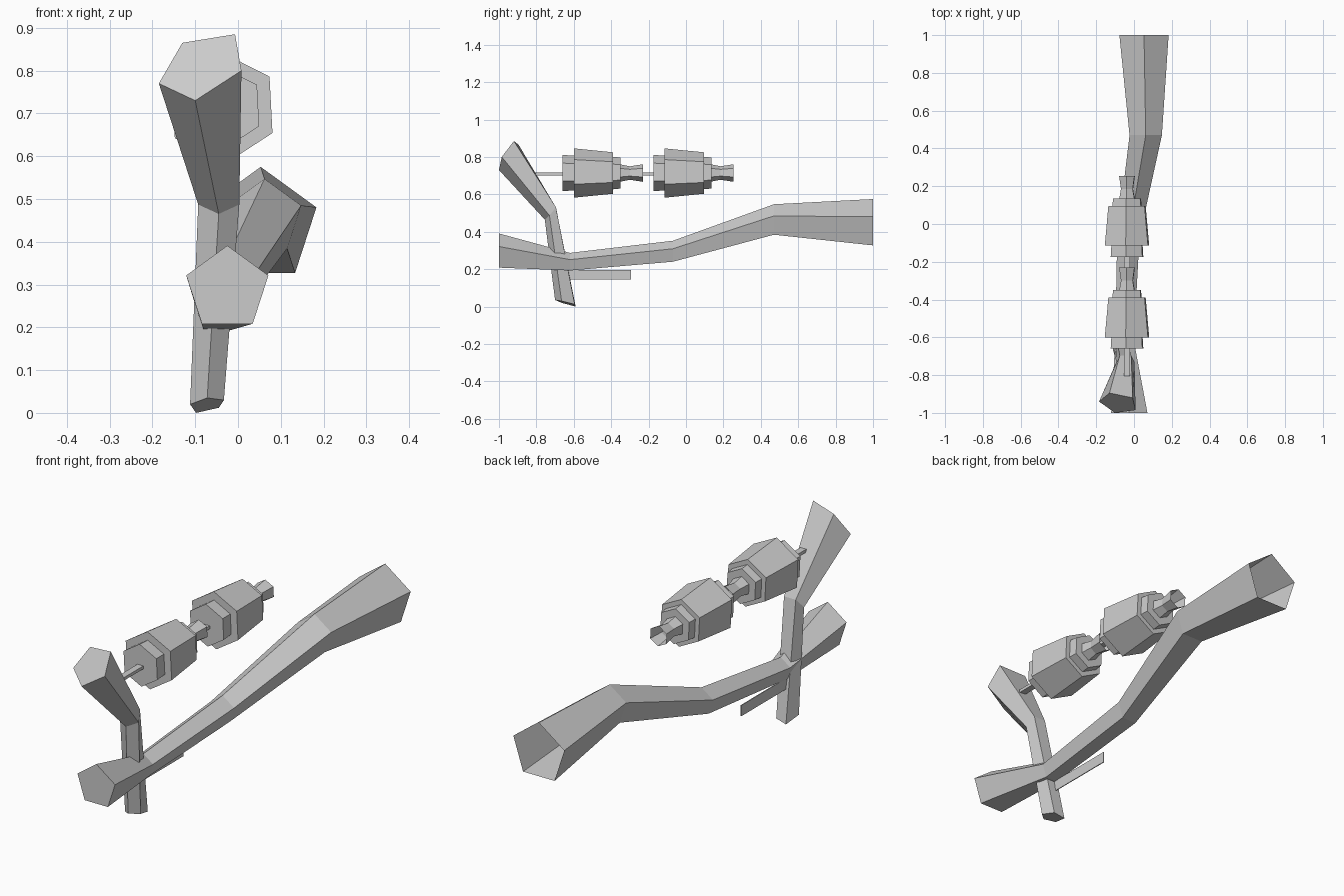
import bpy, math
from mathutils import Vector

if "Cube" in bpy.data.objects:
    bpy.data.objects.remove(bpy.data.objects["Cube"])


def loft(name, rings, cap_start=True, cap_end=True):
    """Skin a list of equal-sized closed rings with flat quads."""
    n = len(rings[0])
    verts = [Vector(p) for r in rings for p in r]
    faces = []
    for i in range(len(rings) - 1):
        for j in range(n):
            k = (j + 1) % n
            faces.append((i * n + j, i * n + k, (i + 1) * n + k, (i + 1) * n + j))
    if cap_start:
        faces.append(tuple(reversed(range(n))))
    if cap_end:
        faces.append(tuple(range(len(verts) - n, len(verts))))
    mesh = bpy.data.meshes.new(name)
    mesh.from_pydata(verts, [], faces)
    ob = bpy.data.objects.new(name, mesh)
    bpy.context.collection.objects.link(ob)
    return ob


def ring(x, y, z, r, n, roll=0, lean=0):
    """Polygon facing along y with a vertex on top; lean shears it in y."""
    pts = []
    for i in range(n):
        a = 2 * math.pi * i / n + math.pi / 2 + roll
        s = r * math.sin(a)
        pts.append((x + r * math.cos(a), y + lean * s, z + s))
    # clockwise seen from the front, so lofting toward +y gives outward faces
    return pts[::-1]


# long main branch: five-sided, open at the far end
main = [(-0.025, -1.0, 0.29, 0.101, 0), (-0.05, -0.62, 0.235, 0.052, 0),
        (-0.03, -0.07, 0.29, 0.062, 0), (0.062, 0.47, 0.457, 0.09, 0),
        (0.053, 1.0, 0.438, 0.137, 0)]
loft("main_branch", [ring(x, y, z, r, 5, lean=l) for x, y, z, r, l in main],
     cap_end=False)

# upright side branch crossing the main one
upright = [
    [(-0.112, -0.665, 0.02), (-0.072, -0.70, 0.035), (-0.033, -0.665, 0.03),
     (-0.045, -0.595, 0.012), (-0.098, -0.59, 0.0)],
    [(-0.093, -0.73, 0.487), (-0.045, -0.755, 0.465), (0.003, -0.73, 0.487),
     (-0.015, -0.695, 0.53), (-0.075, -0.695, 0.53)],
    [(-0.185, -0.94, 0.77), (-0.10, -1.0, 0.73), (0.008, -0.985, 0.80),
     (-0.007, -0.92, 0.885), (-0.13, -0.895, 0.865)],
]
loft("upright_branch", upright)

# two hanging hexagonal insulators with stepped profile and hollow neck
profile = [(-0.66, 0.097), (-0.60, 0.093), (-0.60, 0.132), (-0.39, 0.111),
           (-0.39, 0.087), (-0.35, 0.083), (-0.35, 0.046), (-0.30, 0.036),
           (-0.23, 0.047)]
CX, CZ = -0.037, 0.714
for i in range(2):
    loft(f"hex_body_{i + 1}",
         [ring(CX, y + 0.485 * i, CZ, r, 6, roll=math.radians(3)) for y, r in profile],
         cap_end=False)


def bar(name, x, y0, y1, z, w, h):
    """Straight rectangular bar along y."""
    def sec(y):
        return [(x - w, y, z - h), (x + w, y, z - h), (x + w, y, z + h), (x - w, y, z + h)][::-1]
    loft(name, [sec(y0), sec(y1)])


# cord joining the bodies to the upright branch, and the loose strip underneath
bar("cord_front", CX, -0.805, -0.65, 0.709, 0.015, 0.007)
bar("cord_middle", CX, -0.31, -0.17, 0.709, 0.015, 0.007)
bar("hanging_strip", -0.075, -0.64, -0.295, 0.17, 0.002, 0.025)
